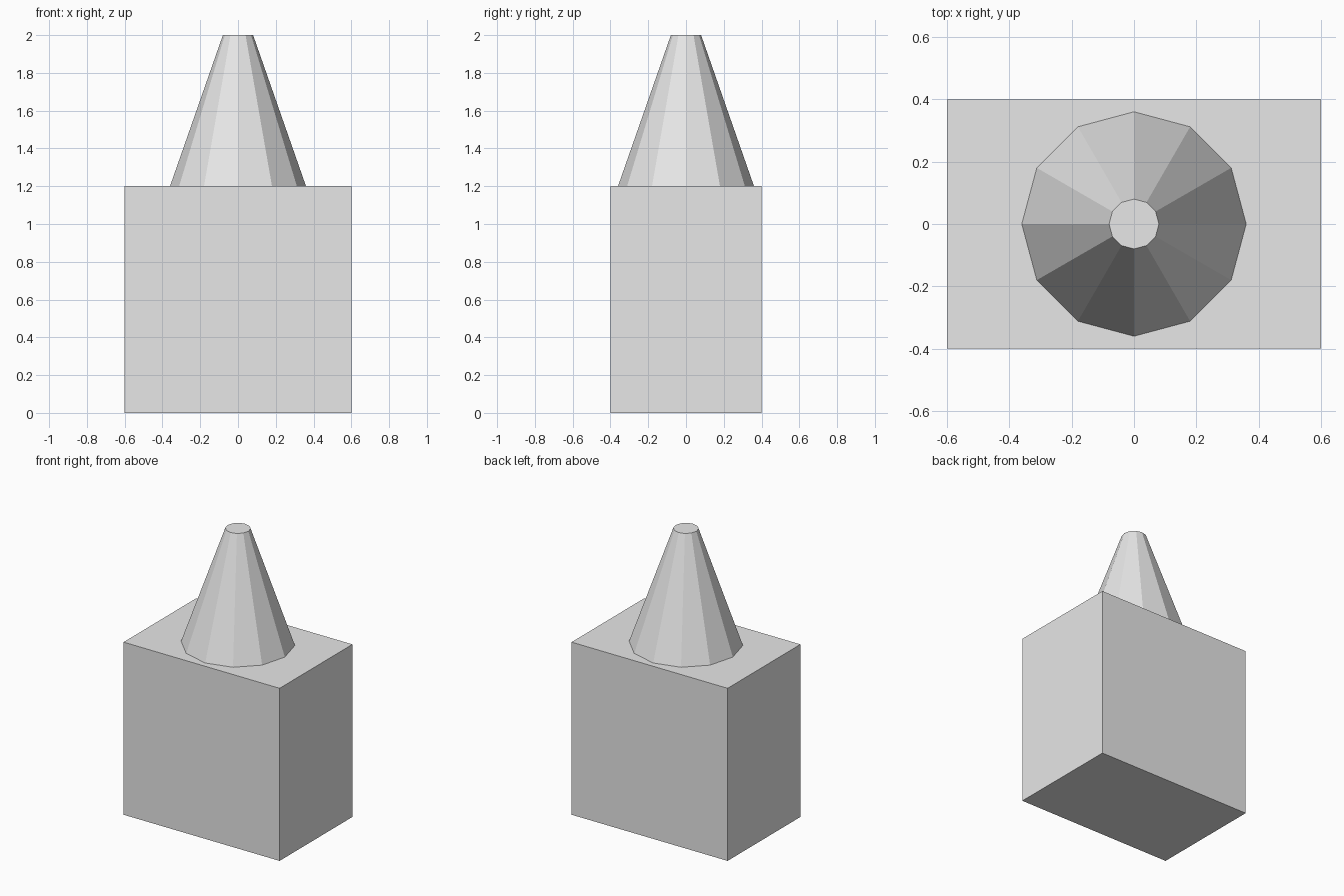
import bpy

if "Cube" in bpy.data.objects:
    bpy.data.objects.remove(bpy.data.objects["Cube"])

# Single plain grey
grey = bpy.data.materials.new("light_grey")
grey.diffuse_color = (0.8, 0.8, 0.8, 1.0)
grey.use_nodes = True
grey.node_tree.nodes["Principled BSDF"].inputs["Base Color"].default_value = grey.diffuse_color


def finish(name):
    obj = bpy.context.object
    obj.name = name
    obj.data.name = name
    obj.data.materials.append(grey)
    return obj


# Rectangular block
bpy.ops.mesh.primitive_cube_add(size=1, location=(0, 0, 0.6))
block = finish("base_block")
block.scale = (1.2, 0.8, 1.2)
bpy.ops.object.transform_apply(location=False, rotation=False, scale=True)

# Twelve-sided tapered spout with a flat tip
bpy.ops.mesh.primitive_cone_add(vertices=12, radius1=0.36, radius2=0.08,
                                depth=0.8, location=(0, 0, 1.6))
finish("tapered_top")
